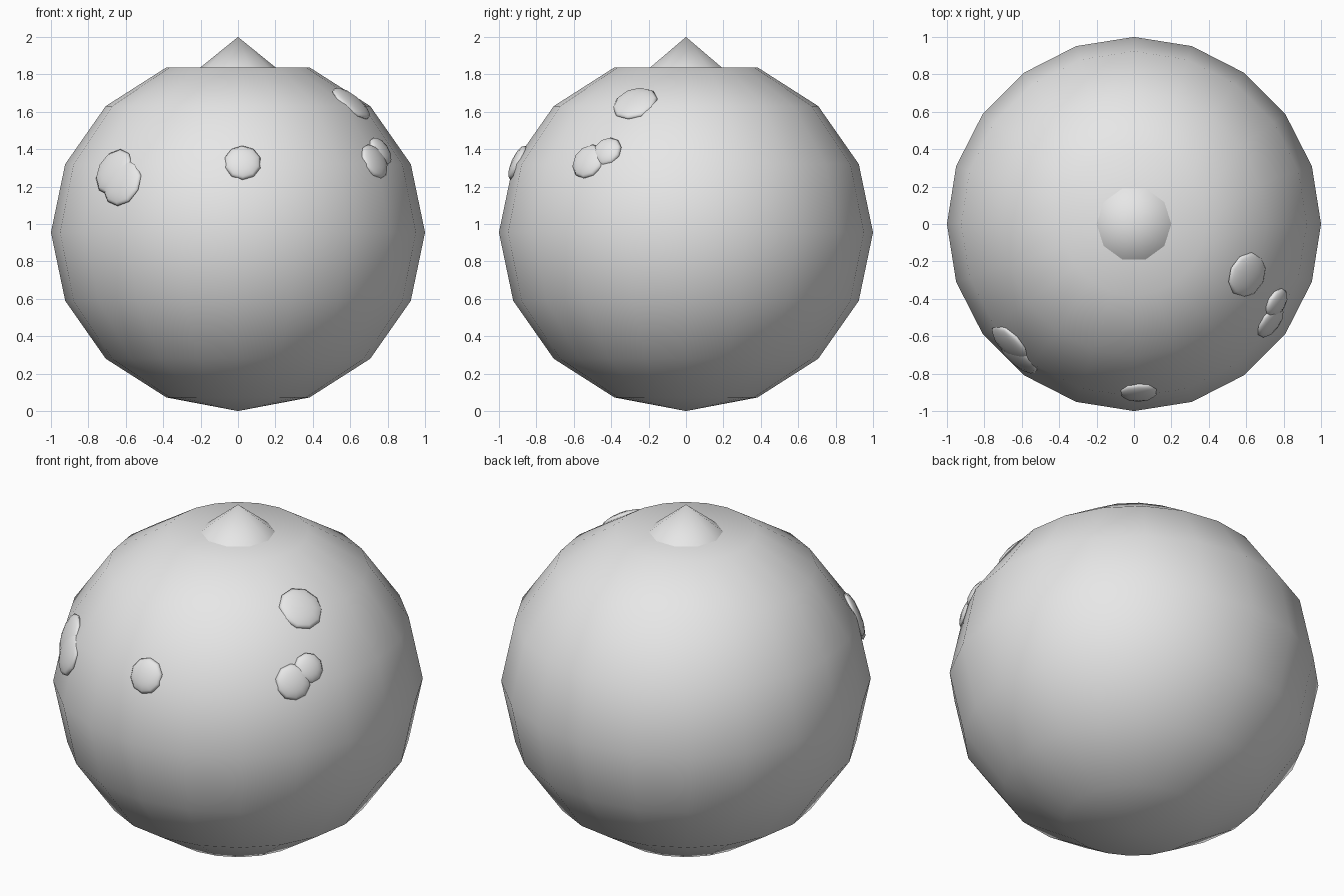
import bpy, math
from mathutils import Vector

if "Cube" in bpy.data.objects:
    bpy.data.objects.remove(bpy.data.objects["Cube"])

CENTRE = Vector((0, 0, 0.955))
HEIGHT = 0.955          # vertical radius of the slightly squashed body
TOP = 1.838             # level of the flattened top

skin = bpy.data.materials.new("grey")
skin.diffuse_color = (0.8, 0.8, 0.8, 1)
skin.use_nodes = True
skin.node_tree.nodes["Principled BSDF"].inputs["Base Color"].default_value = skin.diffuse_color


def finish(name):
    ob = bpy.context.object
    ob.name = name
    ob.data.materials.append(skin)
    return ob


# Body: squashed low-poly ball whose top pole is pressed flat
bpy.ops.mesh.primitive_uv_sphere_add(segments=20, ring_count=8, radius=1, location=CENTRE)
body = finish("body")
for v in body.data.vertices:
    v.co.z = min(v.co.z * HEIGHT, TOP - CENTRE.z)
bpy.ops.object.shade_smooth()

# Pointed tip on the flat top
bpy.ops.mesh.primitive_cone_add(vertices=10, radius1=0.2, radius2=0, depth=2 - TOP,
                                location=(0, 0, (2 + TOP) / 2), rotation=(0, 0, math.radians(18)))
tip = finish("tip")
bpy.ops.object.shade_smooth_by_angle(angle=math.radians(40))


# Shallow round bumps lying on the skin
def bump(name, x, y, z, radius):
    p = Vector((x, y, z)) - CENTRE
    # bring the point just under the body surface
    p *= 0.98 / math.sqrt(p.x ** 2 + p.y ** 2 + (p.z / HEIGHT) ** 2)
    normal = Vector((p.x, p.y, p.z / HEIGHT ** 2))
    bpy.ops.mesh.primitive_uv_sphere_add(segments=10, ring_count=6, radius=1,
                                         location=CENTRE + p,
                                         rotation=normal.to_track_quat('Z', 'Y').to_euler())
    bpy.context.object.scale = (radius, radius, 0.035)
    finish(name)
    bpy.ops.object.shade_smooth()


bump("front_bump", 0.025, -0.91, 1.332, 0.1)
bump("left_upper_bump", -0.675, -0.65, 1.285, 0.13)
bump("left_lower_bump", -0.63, -0.72, 1.225, 0.13)
bump("right_large_bump", 0.74, -0.53, 1.34, 0.1)
bump("right_small_bump", 0.775, -0.43, 1.395, 0.085)
bump("right_high_bump", 0.61, -0.275, 1.65, 0.125)
